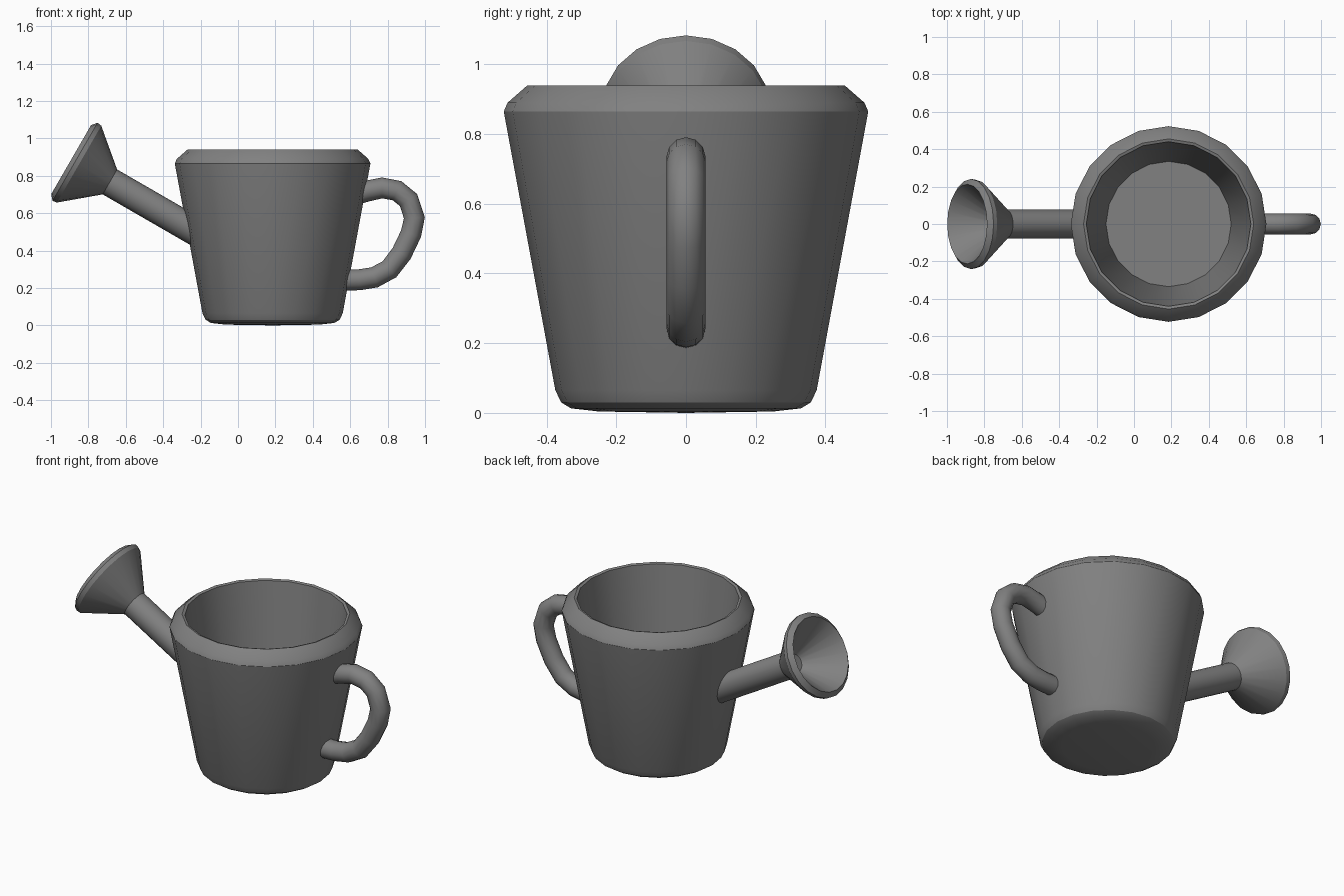
import bpy, bmesh, math
from mathutils import Matrix, Vector

cube = bpy.data.objects.get("Cube")
if cube:
    bpy.data.objects.remove(cube, do_unlink=True)

grey = bpy.data.materials.new("Grey")
grey.use_nodes = True
colour = (0.22, 0.22, 0.22, 1)
grey.diffuse_color = colour
grey.node_tree.nodes["Principled BSDF"].inputs["Base Color"].default_value = colour


def smooth(obj, angle):
    bpy.ops.object.select_all(action="DESELECT")
    obj.select_set(True)
    bpy.context.view_layer.objects.active = obj
    bpy.ops.object.shade_smooth_by_angle(angle=math.radians(angle))


def lathe(name, profile, matrix, sides=20, adjust=None):
    """Revolve (radius, height) points around local z."""
    bm = bmesh.new()
    verts = [bm.verts.new((r, 0, h)) for r, h in profile]
    edges = [bm.edges.new(pair) for pair in zip(verts, verts[1:])]
    bmesh.ops.spin(bm, geom=verts + edges, angle=math.tau, steps=sides,
                   axis=(0, 0, 1), cent=(0, 0, 0))
    bmesh.ops.remove_doubles(bm, verts=bm.verts, dist=0.0005)
    bm.transform(matrix)
    if adjust:
        adjust(bm)
    bmesh.ops.recalc_face_normals(bm, faces=bm.faces)
    mesh = bpy.data.meshes.new(name)
    bm.to_mesh(mesh)
    bm.free()
    mesh.materials.append(grey)
    obj = bpy.data.objects.new(name, mesh)
    bpy.context.collection.objects.link(obj)
    smooth(obj, 28)
    return obj


# Hollow pot: rounded foot, flared wall, bevelled rim, inner wall and floor
lathe("pot", [(0, 0), (0.25, 0.004), (0.33, 0.013), (0.358, 0.03), (0.375, 0.065),
              (0.523, 0.865), (0.512, 0.89), (0.455, 0.94), (0.44, 0.935),
              (0.335, 0.1), (0, 0.1)],
      Matrix.Translation((0.185, 0, 0)))

# Spout and rose share an axis rising at thirty degrees
axis = Vector((-math.cos(math.pi / 6), 0, 0.5))
neck = Vector((-0.685, 0, 0.767))
tilt = Matrix.Translation(neck) @ axis.to_track_quat("Z", "Y").to_matrix().to_4x4()


def seat_on_wall(bm):
    """Slide the lower ring along the axis onto the sloping pot wall."""
    for v in bm.verts:
        if (v.co - neck).dot(axis) < -0.1:
            gap = -0.245 - 0.185 * (v.co.z - 0.5) - v.co.x
            v.co += axis * gap / (axis.x + 0.185 * axis.z)


lathe("spout", [(0.077, -0.45), (0.077, 0.01)], tilt, adjust=seat_on_wall)
lathe("rose", [(0.077, 0), (0.237, 0.19), (0.241, 0.215), (0.213, 0.239),
               (0.05, 0.045), (0, 0.04)], tilt)

# Handle: round tube swept along a bent path
path = [(0.645, 0.705), (0.69, 0.718), (0.77, 0.735), (0.85, 0.72), (0.912, 0.67),
        (0.943, 0.575), (0.925, 0.49), (0.875, 0.385), (0.81, 0.3), (0.73, 0.257),
        (0.65, 0.244), (0.565, 0.242)]
curve = bpy.data.curves.new("handle", "CURVE")
curve.dimensions = "3D"
curve.bevel_depth = 0.056
curve.bevel_resolution = 4
curve.use_fill_caps = True
spline = curve.splines.new("POLY")
spline.points.add(len(path) - 1)
for point, (x, z) in zip(spline.points, path):
    point.co = (x, 0, z, 1)
curve.materials.append(grey)
handle = bpy.data.objects.new("handle", curve)
bpy.context.collection.objects.link(handle)
bpy.ops.object.select_all(action="DESELECT")
handle.select_set(True)
bpy.context.view_layer.objects.active = handle
bpy.ops.object.convert(target="MESH")
smooth(bpy.context.view_layer.objects.active, 45)
